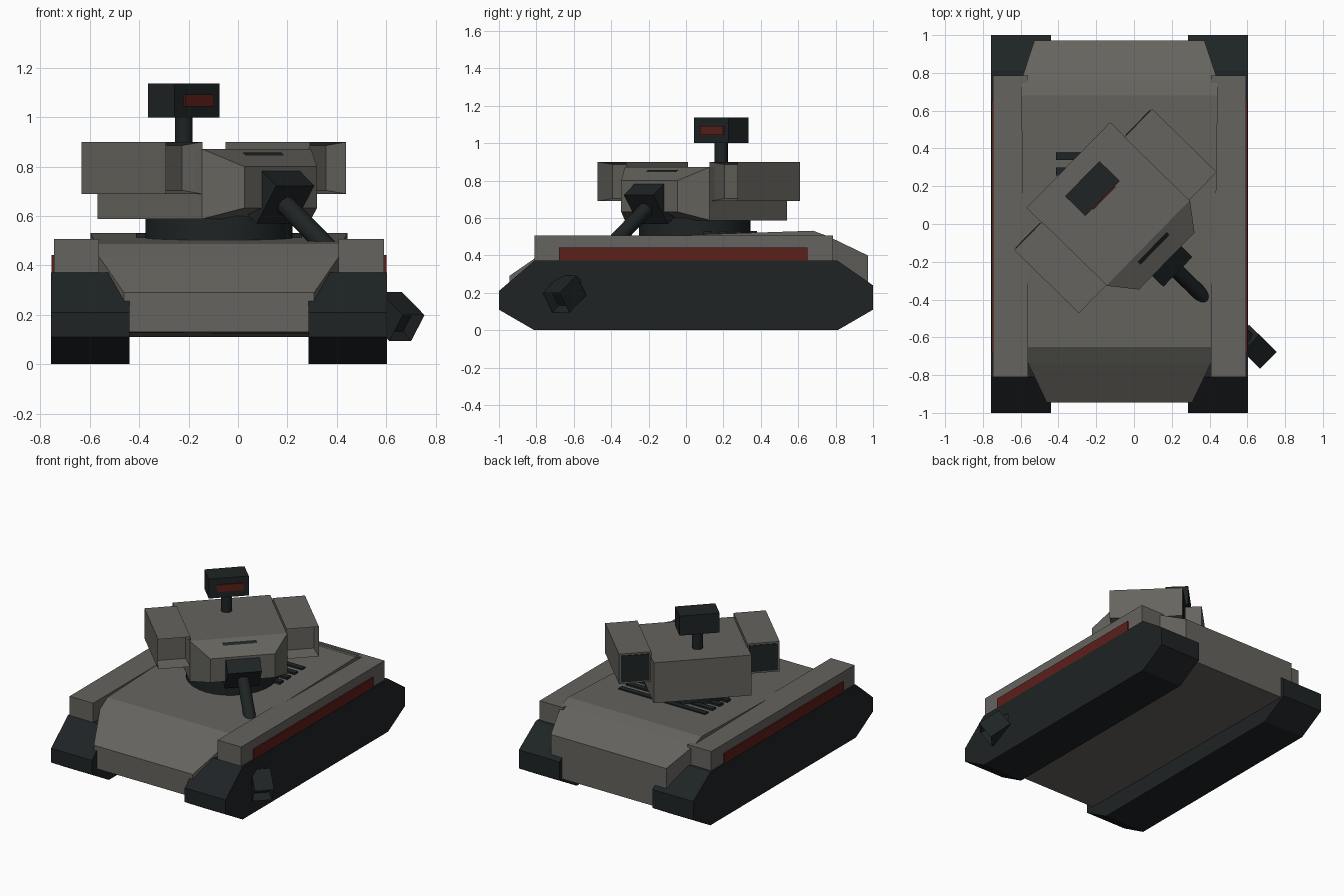
import bpy, bmesh
from math import radians, cos, sin
from mathutils import Matrix, Vector

if "Cube" in bpy.data.objects:
    bpy.data.objects.remove(bpy.data.objects["Cube"])

CX = -0.077          # hull centre line


def mat(name, r, g, b):
    m = bpy.data.materials.new(name)
    m.diffuse_color = (r, g, b, 1)
    m.use_nodes = True
    m.node_tree.nodes["Principled BSDF"].inputs["Base Color"].default_value = m.diffuse_color
    return m


GREY = mat("armour_grey", .13, .126, .112)
DARK = mat("dark_metal", .013, .017, .018)
RED = mat("red_panel", .11, .014, .01)


def finish(bm, name, material, matrix=Matrix()):
    bmesh.ops.recalc_face_normals(bm, faces=bm.faces)
    me = bpy.data.meshes.new(name)
    bm.to_mesh(me)
    bm.free()
    me.transform(matrix)
    me.materials.append(material)
    ob = bpy.data.objects.new(name, me)
    bpy.context.collection.objects.link(ob)
    return ob


def hull_shape(name, pts, material, matrix=Matrix()):
    bm = bmesh.new()
    for p in pts:
        bm.verts.new(p)
    res = bmesh.ops.convex_hull(bm, input=bm.verts)
    junk = {g for g in res["geom_interior"] if isinstance(g, bmesh.types.BMVert)}
    bmesh.ops.delete(bm, geom=list(junk), context='VERTS')
    bmesh.ops.dissolve_limit(bm, angle_limit=radians(1), verts=bm.verts, edges=bm.edges)
    return finish(bm, name, material, matrix)


def box(name, x, y, z, material, matrix=Matrix(), recess=None):
    """Box from (min, max) ranges; recess = (frame, depth) hollows the -y face."""
    bm = bmesh.new()
    bmesh.ops.create_cube(bm, size=1)
    for v in bm.verts:
        v.co = Vector(r[0] if c < 0 else r[1] for r, c in zip((x, y, z), v.co))
    if recess:
        bm.normal_update()
        front = [f for f in bm.faces if f.normal.y < -.9]
        bmesh.ops.inset_region(bm, faces=front, thickness=recess[0])
        bmesh.ops.translate(bm, verts=front[0].verts, vec=(0, recess[1], 0))
    return finish(bm, name, material, matrix)


def cylinder(name, r, length, sides, material, matrix):
    bm = bmesh.new()
    bmesh.ops.create_cone(bm, cap_ends=True, segments=sides, radius1=r, radius2=r, depth=length)
    ob = finish(bm, name, material, matrix)
    bpy.context.view_layer.objects.active = ob
    ob.select_set(True)
    bpy.ops.object.shade_smooth_by_angle(angle=radians(35))
    ob.select_set(False)
    return ob


# Hull: stations of (y, half width, bottom, top)
stations = [(-.945, .385, .13, .29), (-.735, .485, .126, .435), (-.65, .50, .125, .488),
            (.68, .52, .11, .532), (.76, .52, .11, .502), (.972, .45, .11, .40)]
hull_shape("hull", [(CX + s * w, y, z) for y, w, b, t in stations
                    for s in (-1, 1) for z in (b, t)], GREY)

# Tracks, fenders and side strips
track = [(-1, .11), (-1, .21), (-.81, .372), (.81, .372), (1, .24), (1, .11), (.81, 0), (-.81, 0)]
for side, s in (("left", -1), ("right", 1)):
    def span(a, b):
        return sorted((CX + s * a, CX + s * b))
    hull_shape(side + "_track", [(x, y, z) for x in span(.362, .68) for y, z in track], DARK)
    box(side + "_fender", span(.485, .669), (-.81, .785), (.36, .507), GREY)
    box(side + "_strip", span(.66, .678), (-.68, .65), (.365, .443), RED)

# Engine deck slats
for i in range(4):
    y = .36 - .082 * i
    box(f"deck_slat_{i + 1}", (CX - .337, CX + .337), (y - .02, y + .02), (.49, .53), DARK)

# Turret, turned to one side
T = Matrix.Translation((CX, .048, 0)) @ Matrix.Rotation(radians(45.7), 4, 'Z')
cylinder("turret_ring", .298, .10, 32, DARK, T @ Matrix.Translation((0, 0, .55)))
sections = [(.378, .317, .588, .872), (-.212, .317, .588, .872), (-.35, .21, .633, .80)]
hull_shape("turret_body", [(s * w, y, z) for y, w, b, t in sections
                           for s in (-1, 1) for z in (b, t)], GREY, T)

# Side pods with open fronts and dark rear plates
for side, s in (("left", -1), ("right", 1)):
    xs = sorted((s * .312, s * .522))
    box(side + "_pod", xs, (-.21, .268), (.69, .90), GREY, T, (.02, .1))
    box(side + "_pod_rear", (xs[0] + .012, xs[1] - .012), (.2, .273), (.702, .888), DARK, T)

# Sensor mast
cylinder("sensor_mast", .036, .15, 16, DARK, T @ Matrix.Translation((0, .2, .935)))
box("sensor_head", (-.13, .13), (.125, .275), (1.0, 1.137), DARK, T)
box("sensor_lens", (-.077, .093), (.118, .14), (1.043, 1.093), RED, T)

# Gun, depressed through the hull; local -y runs along the barrel
G = T @ Matrix.Translation((0, -.376, .646)) @ Matrix.Rotation(radians(36), 4, 'X')
box("gun_mantlet", (-.11, .11), (0, .23), (-.095, .095), DARK, G)
cylinder("gun_barrel", .04, .80, 16, DARK,
         G @ Matrix.Translation((0, -.38, 0)) @ Matrix.Rotation(radians(90), 4, 'X'))
box("gun_muzzle", (-.063, .063), (-.85, -.69), (-.065, .065), DARK, G, (.018, .05))
